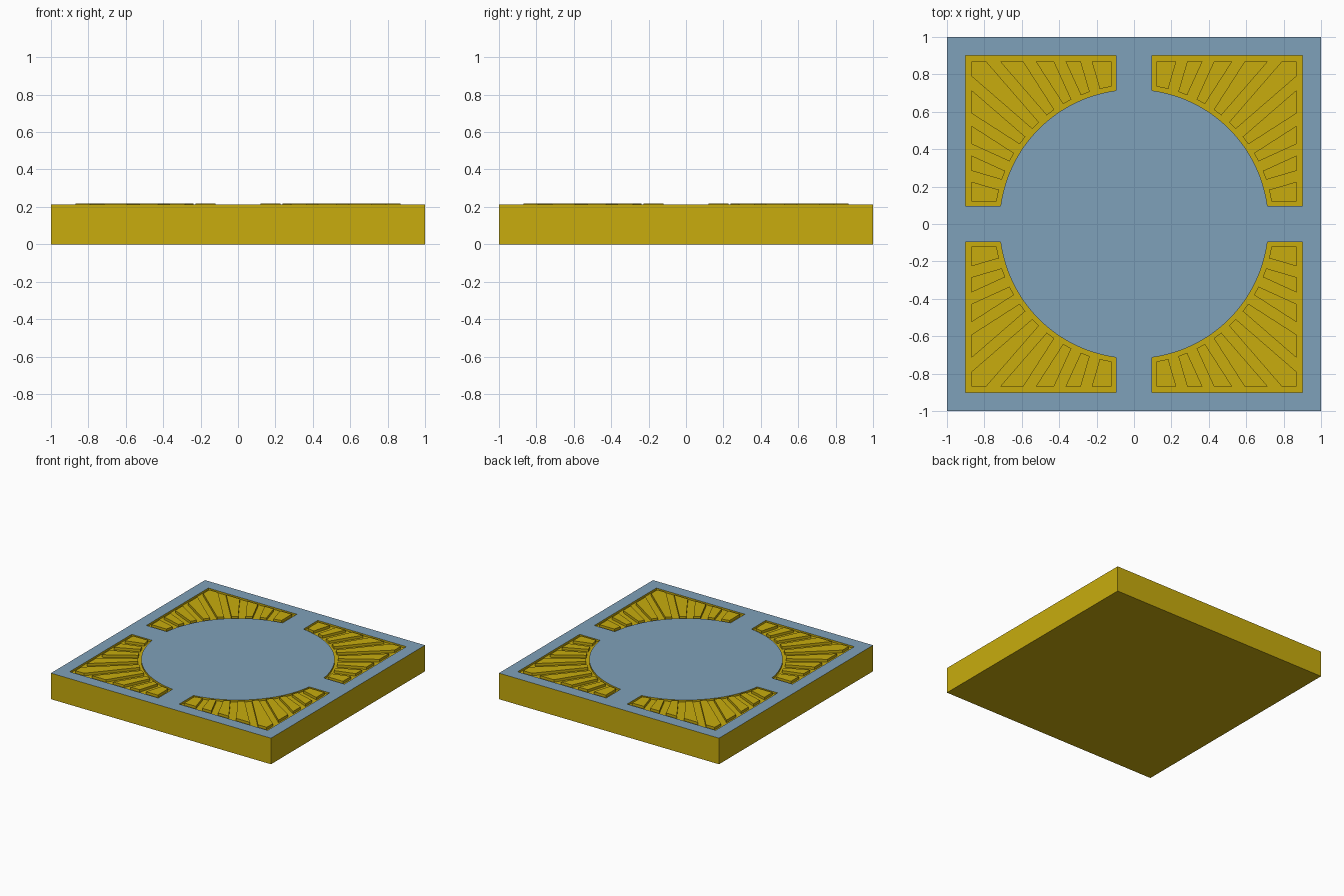
import bpy, bmesh, math

if "Cube" in bpy.data.objects:
    bpy.data.objects.remove(bpy.data.objects["Cube"])

TOP, FLOOR, RIB_TOP = 0.214, 0.198, 0.219
R_POCKET, R_RIB = 0.72, 0.745


def material(name, rgb):
    m = bpy.data.materials.new(name)
    m.diffuse_color = (*rgb, 1)
    m.use_nodes = True
    m.node_tree.nodes["Principled BSDF"].inputs["Base Color"].default_value = m.diffuse_color
    return m


gold = material("gold", (0.578, 0.413, 0.004))
blue = material("dusty blue", (0.212, 0.356, 0.491))


def add_prism(bm, pts, z0, z1):
    """Extrude a 2D outline from z0 to z1."""
    lo = [bm.verts.new((x, y, z0)) for x, y in pts]
    hi = [bm.verts.new((x, y, z1)) for x, y in pts]
    bm.faces.new(lo[::-1])
    bm.faces.new(hi)
    n = len(pts)
    for i in range(n):
        j = (i + 1) % n
        bm.faces.new((lo[i], lo[j], hi[j], hi[i]))


def make_object(name, bm, mats):
    bmesh.ops.recalc_face_normals(bm, faces=bm.faces)
    me = bpy.data.meshes.new(name)
    bm.to_mesh(me)
    bm.free()
    for m in mats:
        me.materials.append(m)
    ob = bpy.data.objects.new(name, me)
    bpy.context.collection.objects.link(ob)
    return ob


def four_way(pts):
    """Mirror a first-quadrant outline into all four corners."""
    for sx in (1, -1):
        for sy in (1, -1):
            yield [(x * sx, y * sy) for x, y in pts]


# Corner pocket outline: square corner with a concave arc
a0 = math.asin(0.095 / R_POCKET)
a1 = math.pi / 2 - a0
arc = [(R_POCKET * math.cos(a1 + (a0 - a1) * i / 24),
        R_POCKET * math.sin(a1 + (a0 - a1) * i / 24)) for i in range(25)]
pocket = arc + [(0.9, 0.095), (0.9, 0.9), (0.095, 0.9)]

# Slab with four pockets cut into its top
bm = bmesh.new()
add_prism(bm, [(-1, -1), (1, -1), (1, 1), (-1, 1)], 0, TOP)
slab = make_object("slab", bm, [gold, blue])
bm = bmesh.new()
for pts in four_way(pocket):
    add_prism(bm, pts, FLOOR, TOP + 0.1)
cutter = make_object("pocket_cutter", bm, [gold])
cutter.hide_render = True
mod = slab.modifiers.new("pockets", 'BOOLEAN')
mod.operation = 'DIFFERENCE'
mod.solver = 'EXACT'
mod.object = cutter
deps = bpy.context.evaluated_depsgraph_get()
cut = bpy.data.meshes.new_from_object(slab.evaluated_get(deps))
slab.modifiers.clear()
slab.data = cut
bpy.data.objects.remove(cutter)
for p in slab.data.polygons:          # only the upper surface is blue
    p.material_index = 1 if p.normal.z > 0.9 and p.center.z > TOP - 0.004 else 0


# Raised radial wedges, separated by gaps of constant width
def side(angle, off):
    """Inner and outer end of a radial line shifted sideways by off."""
    dx, dy = math.cos(angle), math.sin(angle)
    nx, ny = -dy * off, dx * off
    s = math.sqrt(R_RIB ** 2 - off ** 2)
    ends = []
    if dx > 1e-6:
        ends.append((0.87 - nx) / dx)
    if dy > 1e-6:
        ends.append((0.87 - ny) / dy)
    t = min(ends)
    return (dx * s + nx, dy * s + ny), (dx * t + nx, dy * t + ny)


step, half_gap = math.radians(90 / 11), 0.028
bm = bmesh.new()
for k in range(1, 10):
    in_a, out_a = side(0, 0.12) if k == 1 else side(k * step, half_gap)
    in_b, out_b = side(math.pi / 2, -0.12) if k == 9 else side((k + 1) * step, -half_gap)
    corner = [(0.87, 0.87)] if k == 5 else []
    for pts in four_way([in_a, out_a] + corner + [out_b, in_b]):
        add_prism(bm, pts, FLOOR, RIB_TOP)
make_object("radial_wedges", bm, [gold])
